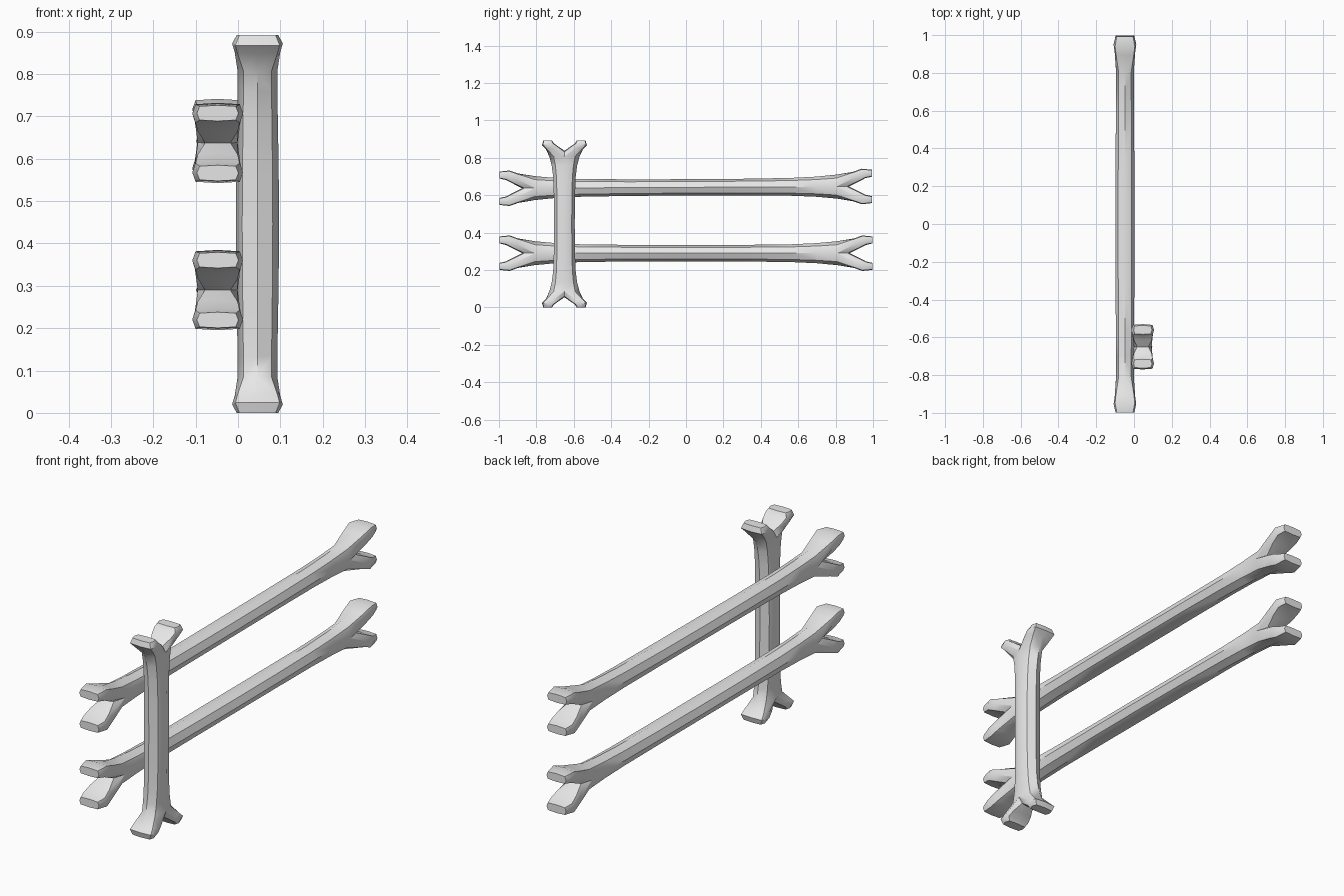
import bpy, bmesh, math

cube = bpy.data.objects.get("Cube")
if cube:
    bpy.data.objects.remove(cube, do_unlink=True)

bone_grey = bpy.data.materials.new("bone_grey")
bone_grey.use_nodes = True
colour = (0.8, 0.8, 0.8, 1)
bone_grey.diffuse_color = colour
bone_grey.node_tree.nodes["Principled BSDF"].inputs["Base Color"].default_value = colour

SIDES = 8
# Shaft rings: position along the half length, half width, half thickness
SHAFT = [(0, .055, .051), (.3, .056, .05), (.56, .06, .048), (.7, .068, .047), (.81, .081, .047)]
# Prong rings: outer position and width, inner position and width, half thickness
PRONG = [(.90, .1, .925, .03, .054), (.945, .12, .965, .056, .06), (1, .113, 1, .066, .049)]
CROTCH = .878


def bridge(bm, a, b):
    n = len(a)
    for i in range(n):
        bm.faces.new((a[i], a[(i + 1) % n], b[(i + 1) % n], b[i]))


def add_bone(name, half_length, width, location, rotation):
    bm = bmesh.new()

    def vert(t, w, s):
        return bm.verts.new((t, w * width, s * half_length))

    def shaft_ring(s, w, t):
        angles = [math.tau * i / SIDES for i in range(SIDES)]
        return [vert(t * math.sin(a), w * math.cos(a), s) for a in angles]

    def prong_ring(end, side, so, wo, si, wi, t):
        # Rounded rectangle, leaning from its outer edge to its inner edge
        ring = []
        for i in range(SIDES):
            a = math.tau * i / SIDES
            c = math.copysign(abs(math.cos(a)) ** .4, math.cos(a)) if i % 4 != 2 else 0
            d = math.copysign(abs(math.sin(a)) ** .4, math.sin(a)) if i % 4 else 0
            f = (1 + c) / 2
            ring.append(vert(t * d, side * (wi + (wo - wi) * f), end * (si + (so - si) * f)))
        return ring

    middle = shaft_ring(*SHAFT[0])
    for end in (1, -1):
        # Shaft, flaring towards the end
        ring = middle
        for s, w, t in SHAFT[1:]:
            new = shaft_ring(end * s, w, t)
            bridge(bm, ring, new)
            ring = new
        # Saddle between the two prongs
        saddle = [vert(t, 0, end * s) for t, s in
                  ((.03, CROTCH - .012), (0, CROTCH), (-.03, CROTCH - .012))]
        near = ring[:3] + saddle + ring[6:]
        far = [ring[4], ring[3], ring[2]] + saddle + [ring[6], ring[5]]
        # Prongs with flat tips
        for side, loop in ((1, near), (-1, far)):
            for row in PRONG:
                new = prong_ring(end, side, *row)
                bridge(bm, loop, new)
                loop = new
            bm.faces.new(loop)

    bmesh.ops.recalc_face_normals(bm, faces=bm.faces)
    mesh = bpy.data.meshes.new(name)
    bm.to_mesh(mesh)
    bm.free()
    mesh.materials.append(bone_grey)
    obj = bpy.data.objects.new(name, mesh)
    bpy.context.collection.objects.link(obj)
    obj.location = location
    obj.rotation_euler = rotation
    bpy.ops.object.select_all(action='DESELECT')
    obj.select_set(True)
    bpy.context.view_layer.objects.active = obj
    bpy.ops.object.shade_smooth_by_angle(angle=math.radians(42))
    return obj


# Upright post and the two rails behind it
add_bone("fence_post", .446, 1, (.046, -.65, .446), (0, 0, 0))
add_bone("lower_rail", .998, .79, (-.048, 0, .29), (math.pi / 2, 0, 0))
add_bone("upper_rail", .996, .79, (-.048, -.002, .642), (math.pi / 2 + .005, 0, 0))
